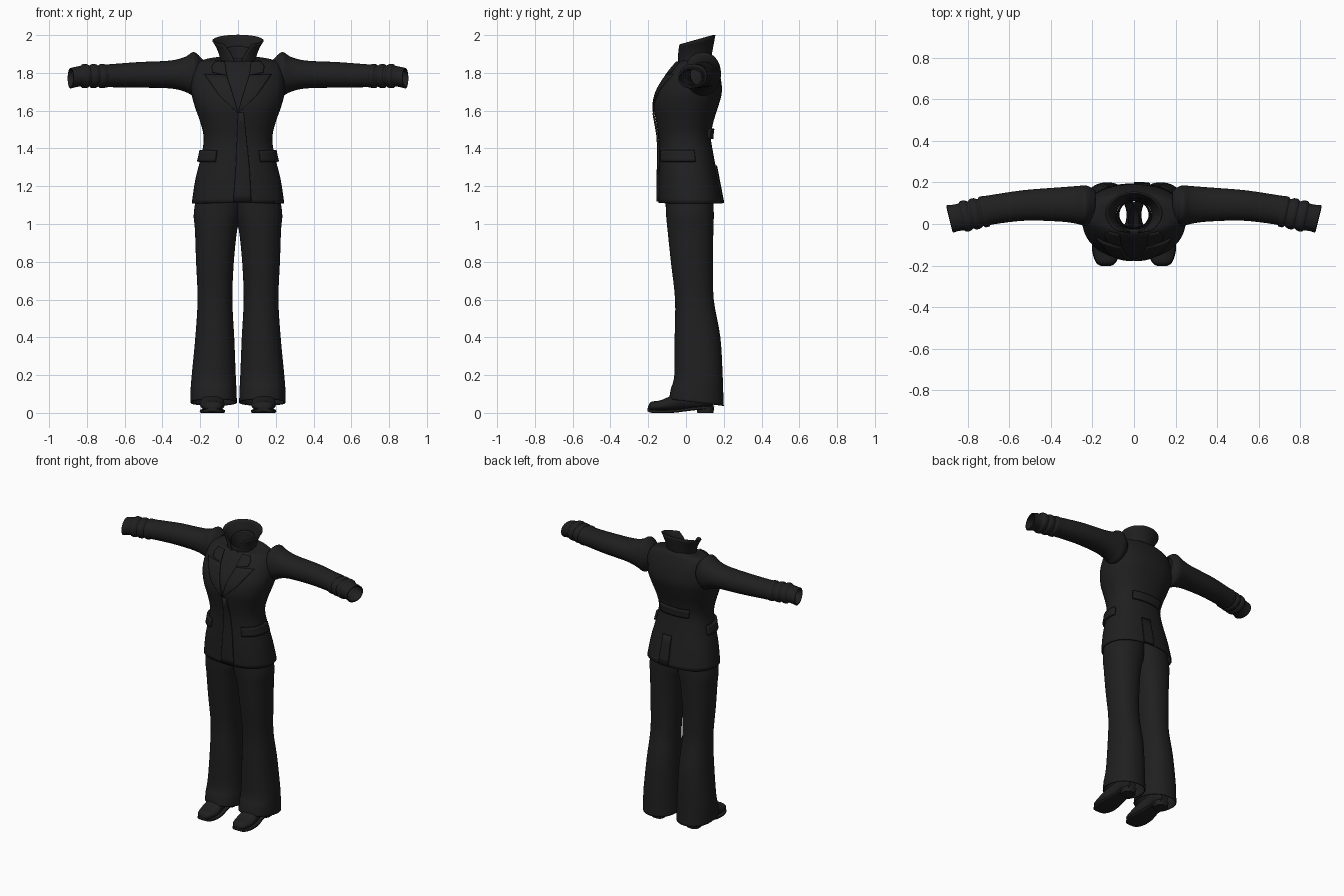
import bpy, bmesh, math
from mathutils import Vector

cube = bpy.data.objects.get("Cube")
if cube:
    bpy.data.objects.remove(cube, do_unlink=True)


def make_material(name, color):
    material = bpy.data.materials.new(name)
    material.use_nodes = True
    material.diffuse_color = color
    material.node_tree.nodes["Principled BSDF"].inputs["Base Color"].default_value = color
    return material


black_cloth = make_material("black cloth", (0.014, 0.014, 0.014, 1))

# How a ring's (along, across, depth) coordinates become x, y, z
AXES = {
    "up": lambda along, across, depth: (across, depth, along),
    "side": lambda along, across, depth: (along, depth, across),
    "forward": lambda along, across, depth: (across, along, depth),
}


def finish(bm, name, thickness=0.0, angle=50):
    bmesh.ops.recalc_face_normals(bm, faces=bm.faces)
    mesh = bpy.data.meshes.new(name)
    bm.to_mesh(mesh)
    bm.free()
    mesh.materials.append(black_cloth)
    obj = bpy.data.objects.new(name, mesh)
    bpy.context.collection.objects.link(obj)
    bpy.ops.object.select_all(action="DESELECT")
    obj.select_set(True)
    bpy.context.view_layer.objects.active = obj
    bpy.ops.object.shade_smooth_by_angle(angle=math.radians(angle))
    if thickness:
        solid = obj.modifiers.new("cloth thickness", "SOLIDIFY")
        solid.thickness = thickness
        solid.offset = -1
    return obj


def blend(rows, t):
    """Smooth curve through the table rows."""
    i = min(int(t), len(rows) - 2)
    f = t - i
    p0, p1, p2, p3 = (rows[max(0, min(len(rows) - 1, i + k))] for k in (-1, 0, 1, 2))
    return [b + f * ((c - a) / 2 + f * (a - 2.5 * b + 2 * c - d / 2 + f * (1.5 * (b - c) + (d - a) / 2)))
            for a, b, c, d in zip(p0, p1, p2, p3)]


def ring_point(row, angle, power):
    """Row: along, across min and max, depth min and max, tilt."""
    along, a0, a1, d0, d1, tilt = row
    c, s = math.cos(angle), math.sin(angle)
    u = math.copysign(abs(c) ** (2 / power), c) * (a1 - a0) / 2
    v = math.copysign(abs(s) ** (2 / power), s) * (d1 - d0) / 2
    return along + tilt * v, (a0 + a1) / 2 + u, (d0 + d1) / 2 + v


def grid(bm, rows, closed=False):
    for lower, upper in zip(rows, rows[1:]):
        count = len(lower)
        for j in range(count if closed else count - 1):
            k = (j + 1) % count
            bm.faces.new((lower[j], lower[k], upper[k], upper[j]))


def loft(name, rows, axis="up", power=2.3, side=1, steps=4, sides=48, caps=False, thickness=0.0):
    bm = bmesh.new()
    rings = []
    for n in range((len(rows) - 1) * steps + 1):
        row = blend(rows, n / steps)
        ring = []
        for j in range(sides):
            x, y, z = AXES[axis](*ring_point(row, math.tau * j / sides, power))
            ring.append(bm.verts.new((x * side, y, z)))
        rings.append(ring)
    grid(bm, rings, closed=True)
    if caps:
        bm.faces.new(rings[0])
        bm.faces.new(rings[-1])
    return finish(bm, name, thickness)


# Jacket body, from hem to neckline
TORSO = [
    (1.11, -0.245, 0.245, -0.145, 0.195, 0),
    (1.24, -0.225, 0.225, -0.145, 0.17, 0),
    (1.37, -0.192, 0.192, -0.142, 0.145, 0),
    (1.46, -0.182, 0.182, -0.145, 0.132, 0),
    (1.54, -0.2, 0.2, -0.158, 0.145, 0),
    (1.62, -0.228, 0.228, -0.17, 0.17, 0),
    (1.7, -0.248, 0.248, -0.155, 0.19, 0),
    (1.78, -0.245, 0.245, -0.11, 0.182, 0),
    (1.845, -0.222, 0.222, -0.06, 0.162, 0),
    (1.872, -0.17, 0.17, -0.035, 0.145, 0.1),
    (1.875, -0.085, 0.085, -0.025, 0.125, 0.25),
]
POWER = 2.3
loft("jacket_body", TORSO, power=POWER, thickness=0.008)


def torso_row(z):
    low, high = 0, len(TORSO) - 1
    for _ in range(24):
        mid = (low + high) / 2
        if blend(TORSO, mid)[0] < z:
            low = mid
        else:
            high = mid
    return blend(TORSO, low)


def on_front(x, z, lift):
    row = torso_row(z)
    bulge = (1 - min(1, abs(x / row[2])) ** POWER) ** (1 / POWER)
    return x, (row[3] + row[4]) / 2 - bulge * (row[4] - row[3]) / 2 - lift, z


def front_panel(name, inner, outer, lift=0.008, side=1):
    """Cloth strip between two edges, laid on the jacket front."""
    bm = bmesh.new()
    rows = []
    steps = 5
    for n in range((len(inner) - 1) * steps + 1):
        i = min(n // steps, len(inner) - 2)
        f = n / steps - i
        a = Vector(inner[i]).lerp(Vector(inner[i + 1]), f)
        b = Vector(outer[i]).lerp(Vector(outer[i + 1]), f)
        rows.append([bm.verts.new(on_front(p.x * side, p.y, lift))
                     for p in (a.lerp(b, k / 8) for k in range(9))])
    grid(bm, rows)
    obj = finish(bm, name)
    obj.modifiers.new("cloth thickness", "SOLIDIFY").thickness = 0.009
    return obj


def wrap_panel(name, start, end, bottom, top, lift):
    """Band wrapped round the jacket between two angles in degrees."""
    bm = bmesh.new()
    rows = []
    for n in range(5):
        row = torso_row(bottom + (top - bottom) * n / 4)
        grown = [row[0], row[1] - lift, row[2] + lift, row[3] - lift, row[4] + lift, 0]
        rows.append([bm.verts.new(AXES["up"](*ring_point(grown, math.radians(start + (end - start) * k / 24), POWER)))
                     for k in range(25)])
    grid(bm, rows)
    obj = finish(bm, name)
    solid = obj.modifiers.new("cloth thickness", "SOLIDIFY")
    solid.thickness = 2 * lift
    solid.offset = 0


# Jacket details
front_panel("front_overlap", [(-0.025, 1.12), (-0.012, 1.3), (0, 1.59)],
            [(0.07, 1.12), (0.06, 1.3), (0.03, 1.59)], lift=0.002)
wrap_panel("back_vent_flap", 90, 75, 1.112, 1.31, 0.004)
wrap_panel("back_half_belt", 58, 122, 1.45, 1.505, 0.007)
wrap_panel("left_pocket_flap", -58, 14, 1.33, 1.39, 0.008)
wrap_panel("right_pocket_flap", 238, 166, 1.33, 1.39, 0.008)

# Sleeve: puffed shoulder, straight arm, three raised folds and a cuff
SLEEVE = [
    (0.185, 1.73, 1.868, 0.03, 0.16, 0),
    (0.215, 1.69, 1.9, 0.0, 0.18, 0),
    (0.24, 1.68, 1.91, -0.008, 0.185, 0),
    (0.28, 1.7, 1.885, 0.002, 0.182, 0),
    (0.36, 1.718, 1.865, 0.012, 0.176, 0),
    (0.53, 1.722, 1.857, 0.016, 0.162, 0.08),
    (0.69, 1.724, 1.845, -0.002, 0.137, 0.18),
]
for fold in range(3):
    for step, grow in ((0.014, 0.005), (0.034, 0.005), (0.044, -0.003)):
        x = 0.695 + fold * 0.046 + step
        drop = (x - 0.69) * 0.23
        SLEEVE.append((x, 1.725 - grow, 1.841 + grow, -0.002 - drop - grow, 0.134 - drop + grow, 0.22))
SLEEVE += [(0.86, 1.724, 1.832, -0.034, 0.092, 0.24), (0.886, 1.718, 1.826, -0.042, 0.09, 0.24)]

# Trouser leg: straight to the knee, then flared
LEG = [
    (0.055, 0.006, 0.252, -0.09, 0.2, -0.12),
    (0.12, 0.008, 0.251, -0.08, 0.197, -0.05),
    (0.2, 0.012, 0.245, -0.062, 0.194, 0),
    (0.4, 0.02, 0.226, -0.06, 0.182, 0),
    (0.6, 0.03, 0.214, -0.058, 0.147, 0),
    (0.8, 0.022, 0.222, -0.08, 0.142, 0),
    (0.97, 0.004, 0.228, -0.098, 0.145, 0),
    (1.06, -0.02, 0.234, -0.106, 0.147, 0),
    (1.2, -0.03, 0.21, -0.11, 0.14, 0),
]

# Shoe upper and sole, from toe to heel
SHOE = [
    (-0.2, 0.12, 0.15, 0.02, 0.035, 0),
    (-0.185, 0.09, 0.18, 0.012, 0.058, 0),
    (-0.13, 0.072, 0.198, 0.01, 0.068, 0),
    (-0.06, 0.075, 0.197, 0.012, 0.1, 0),
    (0.02, 0.088, 0.182, 0.022, 0.13, 0),
    (0.1, 0.09, 0.18, 0.03, 0.14, 0),
    (0.145, 0.105, 0.165, 0.032, 0.13, 0),
]
SOLE = [(y, a0 - 0.003, a1 + 0.003, d0 - 0.011, d0 + 0.007, 0) for y, a0, a1, d0, d1, tilt in SHOE]
SOLE[0] = (-0.203, 0.115, 0.155, 0.008, 0.026, 0)
HEEL = [(0, 0.092, 0.178, 0.06, 0.145, 0), (0.035, 0.088, 0.182, 0.055, 0.15, 0)]

for label, side in (("left", 1), ("right", -1)):
    loft(label + "_sleeve", SLEEVE, axis="side", power=2.1, side=side, thickness=0.008)
    loft(label + "_trouser_leg", LEG, power=2.2, side=side, thickness=0.006)
    loft(label + "_shoe_upper", SHOE, axis="forward", power=2.2, side=side, caps=True)
    loft(label + "_shoe_sole", SOLE, axis="forward", power=5, side=side, caps=True)
    loft(label + "_shoe_heel", HEEL, power=2.6, side=side, steps=1, caps=True)
    # Notched lapel in two overlapping pieces
    front_panel(label + "_lower_lapel", [(0, 1.59), (0.025, 1.68), (0.06, 1.79)],
                [(0.004, 1.59), (0.1, 1.68), (0.18, 1.795)], side=side)
    front_panel(label + "_upper_lapel", [(0.06, 1.79), (0.065, 1.83), (0.07, 1.86)],
                [(0.135, 1.805), (0.14, 1.835), (0.12, 1.862)], lift=0.009, side=side)

# Standing collar, flared and open at the front
bm = bmesh.new()
rows = []
for n in range(9):
    f = n / 8
    row = (1.845 + 0.13 * f, -0.085 - 0.045 * f * f, 0.085 + 0.045 * f * f,
           -0.035 - 0.01 * f, 0.118 + 0.03 * f, 0.28 * f)
    gap = 8 + 26 * f
    rows.append([bm.verts.new(AXES["up"](*ring_point(row, math.radians(-90 + gap + (360 - 2 * gap) * k / 40), 2)))
                 for k in range(41)])
grid(bm, rows)
finish(bm, "collar", thickness=0.008)

# Shirt front inside the neckline
loft("shirt_neck", [(1.8, -0.08, 0.08, -0.03, 0.11, 0.1), (1.86, -0.07, 0.07, -0.02, 0.11, 0.3),
                    (1.91, -0.075, 0.075, -0.015, 0.115, 0.5)], power=2, thickness=0.005)
